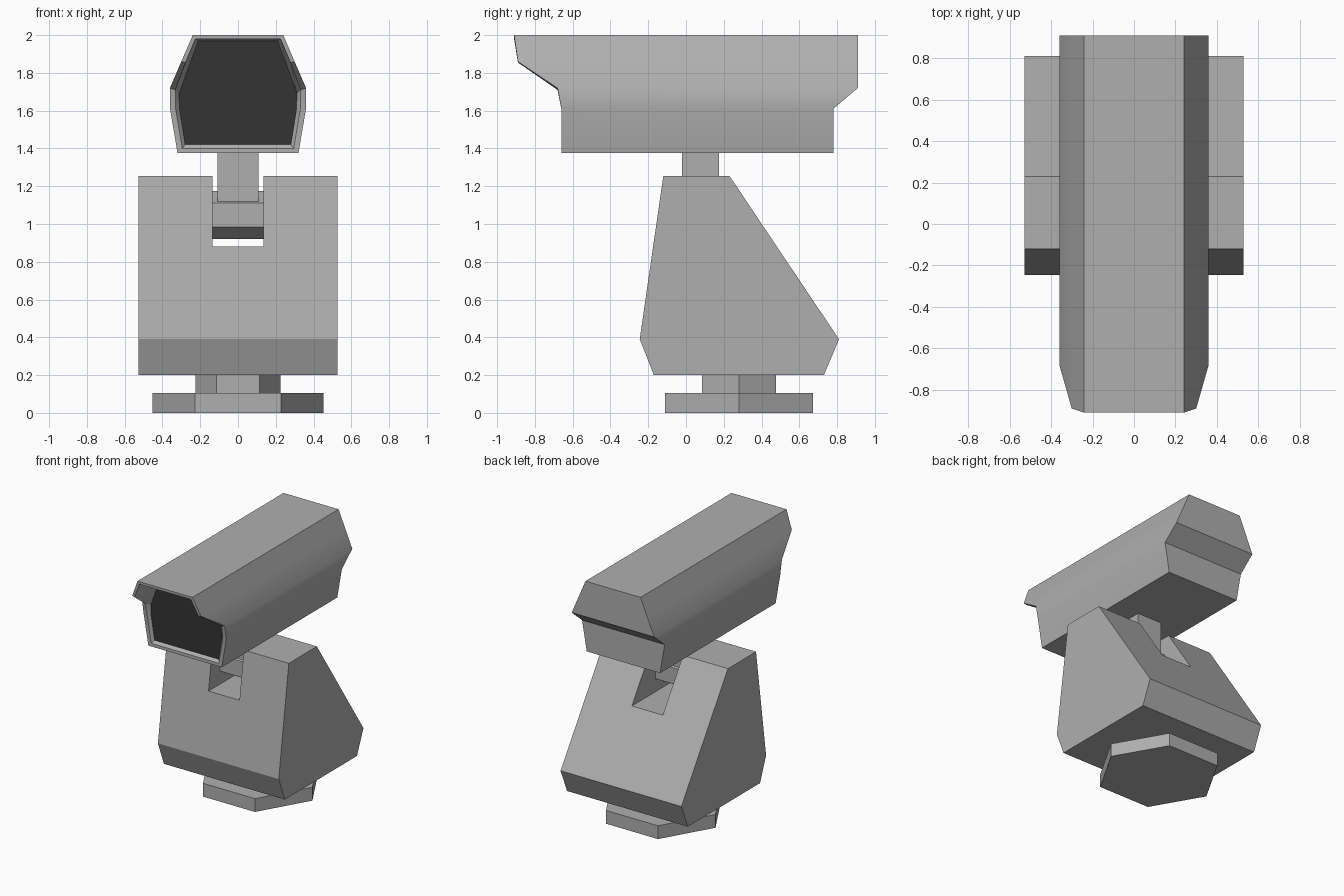
import bpy, bmesh, math
from mathutils import Matrix

if "Cube" in bpy.data.objects:
    bpy.data.objects.remove(bpy.data.objects["Cube"])


def material(name, v):
    m = bpy.data.materials.new(name)
    m.diffuse_color = (v, v, v, 1)
    m.use_nodes = True
    m.node_tree.nodes["Principled BSDF"].inputs["Base Color"].default_value = m.diffuse_color
    return m


GREY = material("grey_casing", 0.43)
DARK = material("dark_lens_panel", 0.034)


def finish(name, bm, mats=(GREY,)):
    bmesh.ops.recalc_face_normals(bm, faces=bm.faces)
    me = bpy.data.meshes.new(name)
    bm.to_mesh(me)
    bm.free()
    for m in mats:
        me.materials.append(m)
    ob = bpy.data.objects.new(name, me)
    bpy.context.collection.objects.link(ob)
    return ob


def box(name, x0, x1, y0, y1, z0, z1):
    bm = bmesh.new()
    bmesh.ops.create_cube(bm, size=1)
    for v in bm.verts:
        v.co = ((x0 + x1) / 2 + v.co.x * (x1 - x0),
                (y0 + y1) / 2 + v.co.y * (y1 - y0),
                (z0 + z1) / 2 + v.co.z * (z1 - z0))
    return finish(name, bm)


def hex_prism(name, radius, depth, centre, axis_x=False):
    # hexagon with one corner on +x, or lying along x with a corner on top
    bm = bmesh.new()
    ring = [(radius * math.cos(math.radians(60 * i)),
             radius * math.sin(math.radians(60 * i))) for i in range(6)]
    ends = []
    for h in (-depth / 2, depth / 2):
        ends.append([bm.verts.new((h, b, a) if axis_x else (a, b, h)) for a, b in ring])
        bm.faces.new(ends[-1])
    for i in range(6):
        j = (i + 1) % 6
        bm.faces.new((ends[0][i], ends[0][j], ends[1][j], ends[1][i]))
    bmesh.ops.transform(bm, matrix=Matrix.Translation(centre), verts=bm.verts)
    return finish(name, bm)


# Foot disc and turntable neck
hex_prism("base_disc", 0.453, 0.105, (0, 0.28, 0.0525))
hex_prism("base_neck", 0.226, 0.115, (0, 0.28, 0.1525))

# Wedge-shaped body, extruded along x
bm = bmesh.new()
side = [(-0.17, 0.2), (0.73, 0.2), (0.81, 0.39), (0.23, 1.255), (-0.12, 1.255), (-0.245, 0.39)]
face = bm.faces.new([bm.verts.new((-0.527, y, z)) for y, z in side])
ext = bmesh.ops.extrude_face_region(bm, geom=[face])
bmesh.ops.translate(bm, vec=(1.054, 0, 0),
                    verts=[v for v in ext["geom"] if isinstance(v, bmesh.types.BMVert)])
body = finish("body", bm)

# Slot cut through the top of the body
cutter = box("slot_cutter", -0.135, 0.135, -1, 1, 0.88, 1.5)
cutter.hide_render = True
mod = body.modifiers.new("slot", "BOOLEAN")
mod.operation = "DIFFERENCE"
mod.solver = "EXACT"
mod.object = cutter
bpy.context.view_layer.objects.active = body
bpy.ops.object.modifier_apply(modifier="slot")
bpy.data.objects.remove(cutter)

# Tilt axle and post inside the slot
hex_prism("tilt_axle", 0.1275, 0.272, (0, 0.078, 1.047), axis_x=True)
box("tilt_post", -0.108, 0.108, -0.02, 0.175, 1.05, 1.38)

# Camera head: half section as (x, z, front y, back y), mirrored in x
half = [(0.24, 2.0, -0.91, 0.91), (0.30, 1.86, -0.89, 0.91), (0.36, 1.72, -0.68, 0.91),
        (0.36, 1.61, -0.66, 0.78), (0.32, 1.375, -0.66, 0.78)]
lip = [(0.225, 1.98), (0.278, 1.855), (0.332, 1.71), (0.33, 1.61), (0.295, 1.40)]
panel = [(0.21, 1.97), (0.262, 1.83), (0.312, 1.69), (0.31, 1.61), (0.28, 1.42)]

bm = bmesh.new()


def ring(points):
    full = points + [(-x, y, z) for x, y, z in reversed(points)]
    return [bm.verts.new(p) for p in full]


loops = [ring([(x, b, z) for x, z, f, b in half]),
         ring([(x, f, z) for x, z, f, b in half]),
         ring([(x, h[2], z) for (x, z), h in zip(lip, half)]),
         ring([(x, -0.64, z) for x, z in panel])]
for a, b in zip(loops, loops[1:]):
    for i in range(10):
        j = (i + 1) % 10
        bm.faces.new((a[i], a[j], b[j], b[i]))
# back closes in bands across the width
back = loops[0]
for i in range(4):
    bm.faces.new((back[i], back[i + 1], back[8 - i], back[9 - i]))
# dark recessed front panel
bm.faces.new(loops[-1]).material_index = 1
head = finish("camera_head", bm, (GREY, DARK))
bpy.ops.object.select_all(action="DESELECT")
head.select_set(True)
bpy.context.view_layer.objects.active = head
bpy.ops.object.shade_smooth_by_angle(angle=math.radians(30))
